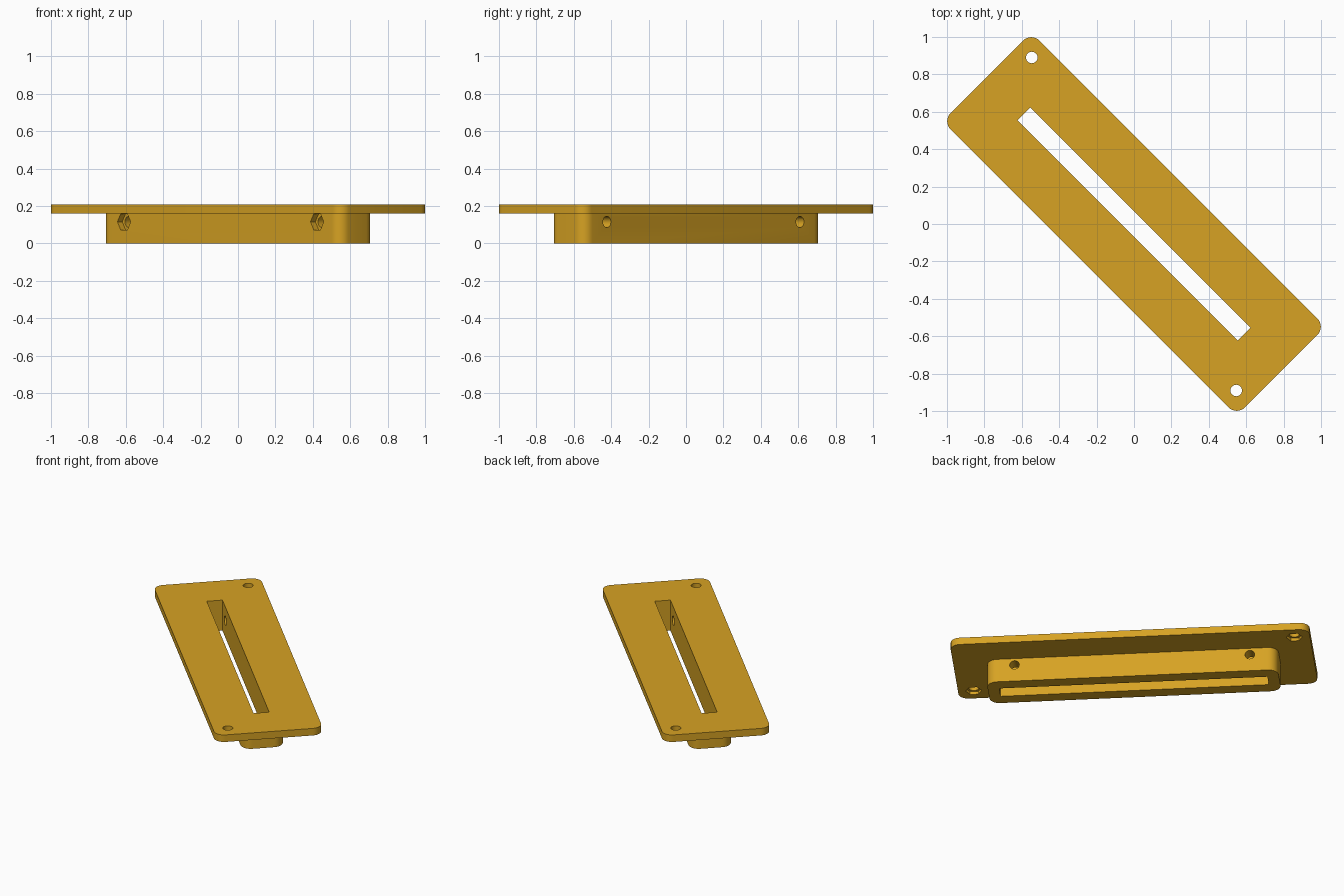
import bpy, bmesh, math
from mathutils import Matrix

if "Cube" in bpy.data.objects:
    bpy.data.objects.remove(bpy.data.objects["Cube"])

TURN = Matrix.Rotation(-math.pi / 4, 4, 'Z')   # the whole bracket lies diagonally

gold = bpy.data.materials.new("gold")
gold.diffuse_color = (0.68, 0.365, 0.017, 1)
gold.use_nodes = True
gold.node_tree.nodes["Principled BSDF"].inputs["Base Color"].default_value = gold.diffuse_color


def rounded(hx, hy, r, seg=8):
    """Outline of a rectangle with rounded corners."""
    pts = []
    for i, (sx, sy) in enumerate([(1, 1), (-1, 1), (-1, -1), (1, -1)]):
        for k in range(seg + 1):
            a = math.pi / 2 * (i + k / seg)
            pts.append((sx * (hx - r) + r * math.cos(a),
                        sy * (hy - r) + r * math.sin(a)))
    return pts


def ngon(r, n):
    return [(r * math.cos(2 * math.pi * k / n), r * math.sin(2 * math.pi * k / n))
            for k in range(n)]


def prism(name, outline, z0, z1, place=Matrix()):
    """Extrude an outline from z0 to z1, then place it."""
    bm = bmesh.new()
    base = bm.faces.new([bm.verts.new((x, y, z0)) for x, y in outline])
    top = bmesh.ops.extrude_face_region(bm, geom=[base])["geom"]
    bmesh.ops.translate(bm, vec=(0, 0, z1 - z0),
                        verts=[v for v in top if isinstance(v, bmesh.types.BMVert)])
    bmesh.ops.recalc_face_normals(bm, faces=bm.faces)
    bm.transform(TURN @ place)
    me = bpy.data.meshes.new(name)
    bm.to_mesh(me)
    bm.free()
    me.materials.append(gold)
    ob = bpy.data.objects.new(name, me)
    bpy.context.collection.objects.link(ob)
    return ob


def combine(target, tool, mode):
    """Apply a boolean and remove the tool."""
    mod = target.modifiers.new("bool", 'BOOLEAN')
    mod.operation, mod.object, mod.solver = mode, tool, 'EXACT'
    bpy.context.view_layer.objects.active = target
    bpy.ops.object.modifier_apply(modifier=mod.name)
    bpy.data.objects.remove(tool)


# Flange plate joined to the sleeve under it
bracket = prism("slotted_bracket", rounded(1.113, 0.336, 0.062), 0.16, 0.208)
sleeve = prism("sleeve", rounded(0.903, 0.132, 0.064), 0, 0.185)
combine(bracket, sleeve, 'UNION')

# Long slot through everything
slot = prism("slot", [(-0.832, -0.049), (0.832, -0.049), (0.832, 0.049), (-0.832, 0.049)], -0.1, 0.3)
combine(bracket, slot, 'DIFFERENCE')

# Sideways frame: prism z runs along the short direction of the bracket
SIDE = Matrix.Rotation(math.pi / 2, 4, 'X')

for s in (-1, 1):
    # Mounting hole with a nut recess below, at opposite corners
    at = Matrix.Translation((s * 1.016, -s * 0.243, 0))
    combine(bracket, prism("mount_hole", ngon(0.031, 24), 0.1, 0.3, at), 'DIFFERENCE')
    combine(bracket, prism("mount_nut", ngon(0.05, 6), 0.1, 0.18, at), 'DIFFERENCE')
    # Clamp screw hole across the sleeve with a nut recess on the front wall
    at = Matrix.Translation((s * 0.73, 0, 0.115)) @ SIDE
    combine(bracket, prism("clamp_hole", ngon(0.03, 24), -0.2, 0.2, at), 'DIFFERENCE')
    combine(bracket, prism("clamp_nut", ngon(0.05, 6), 0.095, 0.2, at), 'DIFFERENCE')

# Smooth rounded corners and holes, crisp edges
bpy.ops.object.select_all(action='DESELECT')
bracket.select_set(True)
bpy.context.view_layer.objects.active = bracket
bpy.ops.object.shade_smooth_by_angle(angle=math.radians(30))
